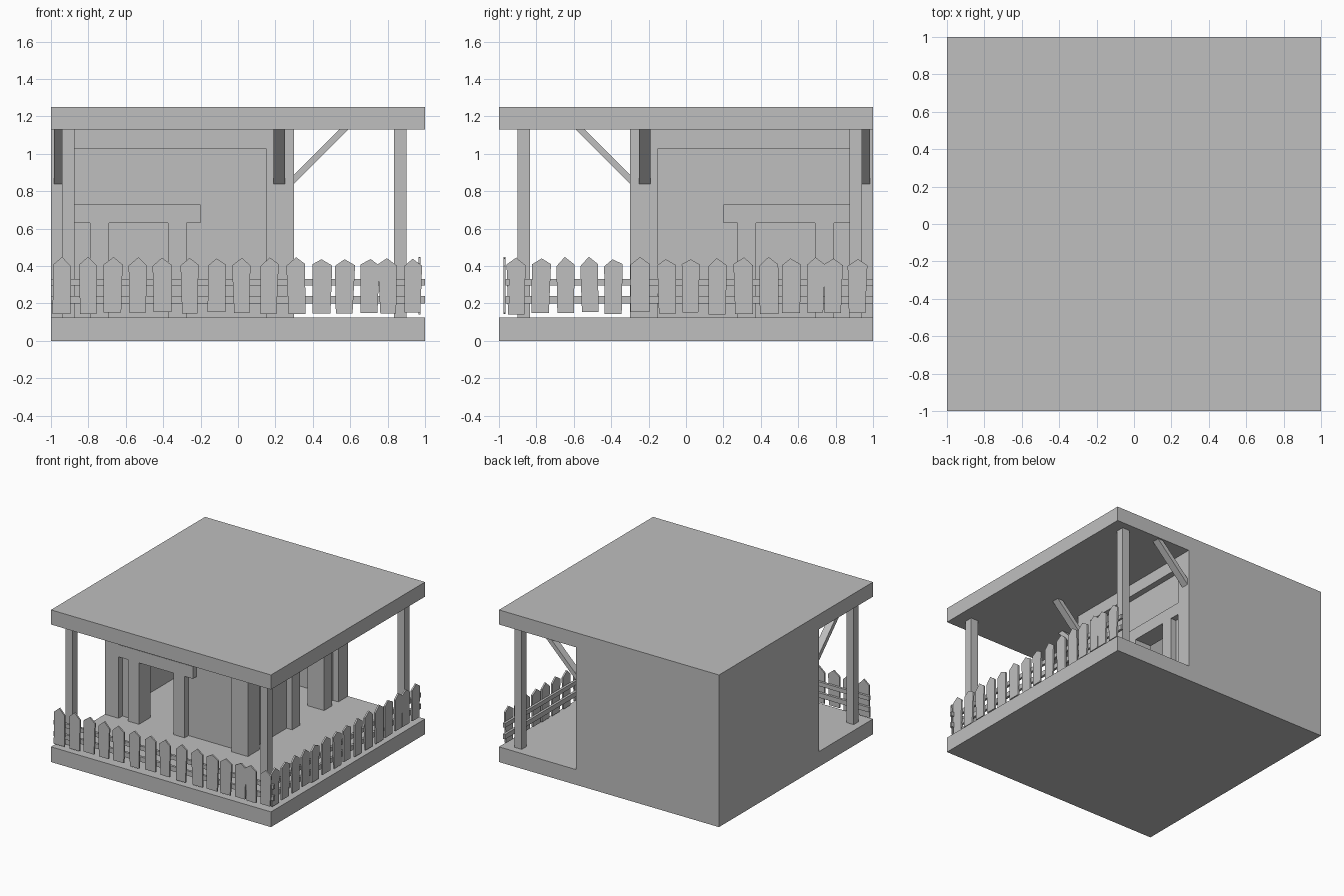
import bpy, bmesh, random
from mathutils import Vector

random.seed(4)
if "Cube" in bpy.data.objects:
    bpy.data.objects.remove(bpy.data.objects["Cube"])

grey = bpy.data.materials.new("plain_grey")
grey.use_nodes = True
grey.diffuse_color = (0.52, 0.52, 0.52, 1)
grey.node_tree.nodes["Principled BSDF"].inputs["Base Color"].default_value = grey.diffuse_color

BASE, CEIL, TOP = 0.125, 1.13, 1.25
FACE, BACK = -0.3, -0.15        # front and inner plane of the porch wall


def straight(p):
    return Vector(p)


def swap(p):                    # reflect across the diagonal of the plan
    return Vector((-p[1], -p[0], p[2]))


def turn(p):                    # quarter turn, from front edge to side edge
    return Vector((-p[1], p[0], p[2]))


def prism(name, ring, offset, place=straight):
    """Extrude a closed outline along an offset and place it."""
    bm = bmesh.new()
    near = [bm.verts.new(place(p)) for p in ring]
    far = [bm.verts.new(place(Vector(p) + Vector(offset))) for p in ring]
    bm.faces.new(near)
    bm.faces.new(far[::-1])
    for i in range(len(ring)):
        j = (i + 1) % len(ring)
        bm.faces.new((near[j], near[i], far[i], far[j]))
    bmesh.ops.recalc_face_normals(bm, faces=bm.faces)
    mesh = bpy.data.meshes.new(name)
    bm.to_mesh(mesh)
    bm.free()
    mesh.materials.append(grey)
    ob = bpy.data.objects.new(name, mesh)
    bpy.context.collection.objects.link(ob)
    return ob


def box(name, xs, ys, zs, place=straight):
    (x0, x1), (y0, y1), (z0, z1) = xs, ys, zs
    ring = [(x0, y0, z0), (x1, y0, z0), (x1, y0, z1), (x0, y0, z1)]
    return prism(name, ring, (0, y1 - y0, 0), place)


# Slabs, corner pillar and corner post
box("floor_slab", (-1, 1), (-1, 1), (0, BASE))
box("roof_slab", (-1, 1), (-1, 1), (CEIL, TOP))
box("corner_pillar", (0.15, 0.3), (FACE, BACK), (BASE, CEIL))
box("corner_post", (0.835, 0.9), (-0.9, -0.835), (BASE, CEIL))

# Everything that repeats on both porch sides
for side, place in (("front", straight), ("side", swap)):
    def part(name, xs, ys, zs):
        box(side + "_" + name, xs, ys, zs, place)

    full = (BASE, CEIL)
    part("outer_wall", (-1, -0.94), (BACK, 1), full)
    part("end_pillar", (-1, -0.875), (FACE, BACK), full)
    part("end_post", (-0.94, -0.875), (-0.9, -0.835), full)
    part("top_beam", (-0.875, 0.15), (FACE, BACK), (1.03, CEIL))

    # Recessed wall around the doorway
    recess = (FACE + 0.05, BACK)
    part("wall_left", (-0.875, -0.79), recess, (BASE, 0.63))
    part("wall_right", (-0.28, 0.15), recess, (BASE, 0.63))
    part("wall_upper", (-0.875, 0.15), recess, (0.63, 1.03))

    # Door frame
    part("door_lintel", (-0.875, -0.2), (FACE, BACK), (0.63, 0.73))
    for label, x in (("left", -0.79), ("right", -0.375)):
        part("door_jamb_" + label, (x, x + 0.1), (FACE, BACK), (BASE, 0.63))

    # Diagonal braces from wall to ceiling
    for label, x in (("inner", 0.19), ("outer", -0.985)):
        ring = [(x, FACE, 0.84), (x, FACE, 0.89),
                (x, FACE - 0.24, CEIL), (x, FACE - 0.29, CEIL)]
        prism(f"{side}_brace_{label}", ring, (0.06, 0, 0), place)


# Uneven picket fence along the two open edges
centres = [-0.94, -0.8, -0.668, -0.535, -0.406, -0.257, -0.112, 0.02,
           0.166, 0.31, 0.45, 0.572, 0.706, 0.8, 0.936]


def wobble(amount=0.007):
    return random.uniform(-amount, amount)


for side, place, scale, shift, start in (("front", straight, 1, 0, -1),
                                         ("side", turn, 0.975, 0.005, -0.963)):
    for z0, z1 in ((0.2, 0.24), (0.295, 0.33)):
        box(side + "_fence_rail", (start, 1), (-0.965, -0.945), (z0, z1), place)
    for c in centres:
        c = c * scale + shift
        y = -0.977
        foot = 0.148 + wobble()
        ring = [(c - 0.046 + wobble(), y, foot),
                (c + 0.046 + wobble(), y, foot),
                (c + 0.05 + wobble(0.004), y, 0.405 + wobble()),
                (c + wobble(0.004), y, 0.443 + wobble()),
                (c - 0.05 + wobble(0.004), y, 0.405 + wobble())]
        prism(side + "_fence_picket", ring, (0, 0.013, 0), place)
